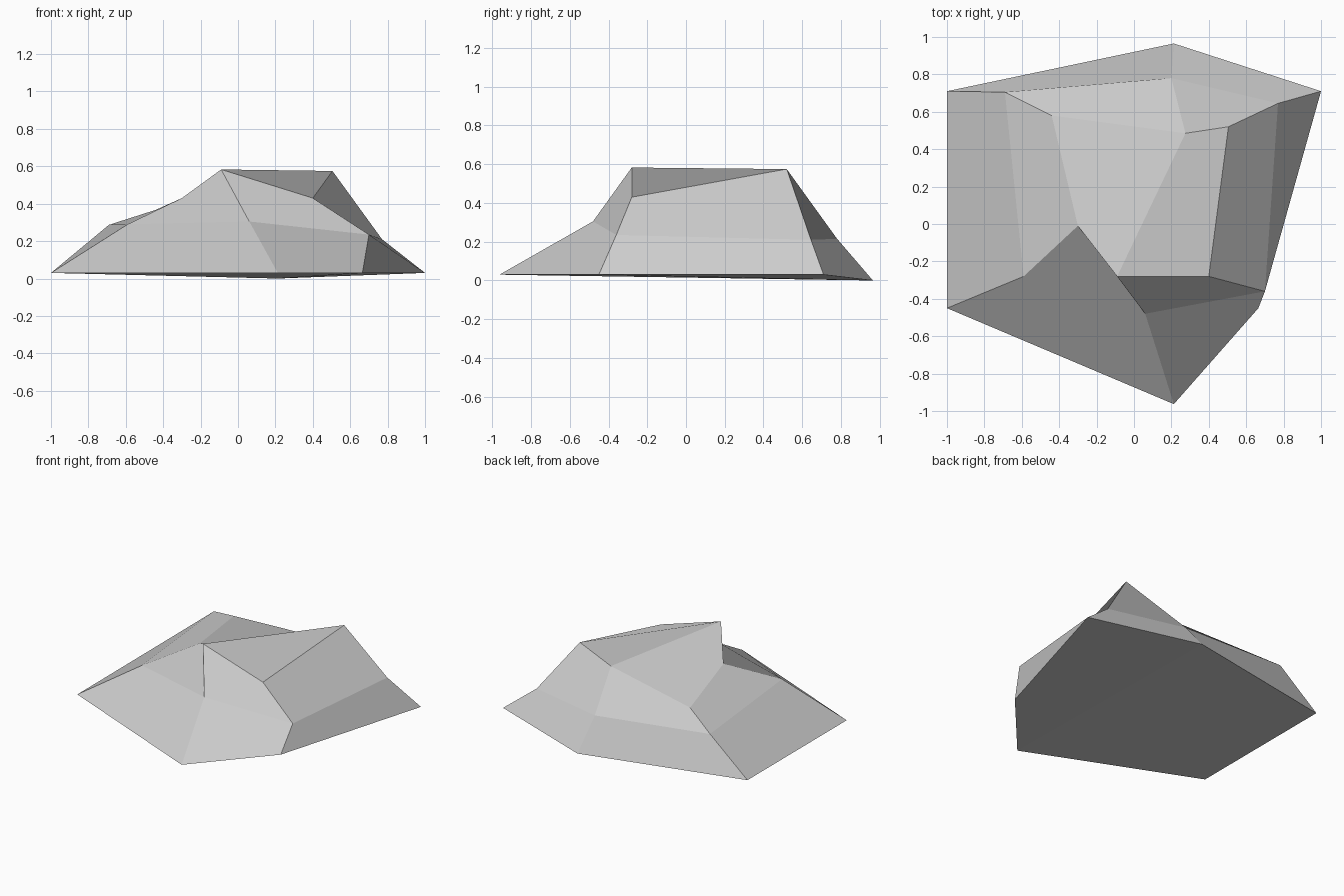
import bpy, bmesh

if "Cube" in bpy.data.objects:
    bpy.data.objects.remove(bpy.data.objects["Cube"])

# Three six-point rings, counter-clockwise from the front left
BASE = [(-1, -.45, .03), (.213, -.963, .03), (.665, -.45, .03),
        (1, .71, .03), (.213, .965, 0), (-1, .71, .03)]
MID = [(-.59, -.28, .29), (.06, -.48, .305), (.70, -.36, .235),
       (.77, .645, .21), (.20, .78, .215), (-.69, .705, .287)]
TOP = [(-.30, -.01, .43), (-.09, -.28, .583), (.40, -.28, .43),
       (.505, .52, .575), (.275, .485, .447), (-.44, .58, .367)]

bm = bmesh.new()
base, mid, top = [[bm.verts.new(p) for p in ring] for ring in (BASE, MID, TOP)]

# Sloping sides, each folded from its lower right to its upper left corner
for lower, upper in ((base, mid), (mid, top)):
    for i in range(6):
        j = (i + 1) % 6
        bm.faces.new((lower[j], upper[j], upper[i], lower[i]))

# Faceted crown, split by a valley
bm.faces.new((top[0], top[1], top[4], top[5]))
bm.faces.new((top[1], top[2], top[3], top[4]))

# Underside fanned from its lowest corner at the back
for i in range(4):
    a, b = (5 + i) % 6, (6 + i) % 6
    bm.faces.new((base[4], base[b], base[a]))

bmesh.ops.recalc_face_normals(bm, faces=bm.faces[:])
mesh = bpy.data.meshes.new("rock")
bm.to_mesh(mesh)
bm.free()

# Stone colour
stone = bpy.data.materials.new("stone grey")
stone.diffuse_color = (.6, .6, .6, 1)
stone.use_nodes = True
stone.node_tree.nodes["Principled BSDF"].inputs["Base Color"].default_value = stone.diffuse_color
mesh.materials.append(stone)
bpy.context.collection.objects.link(bpy.data.objects.new("rock", mesh))
